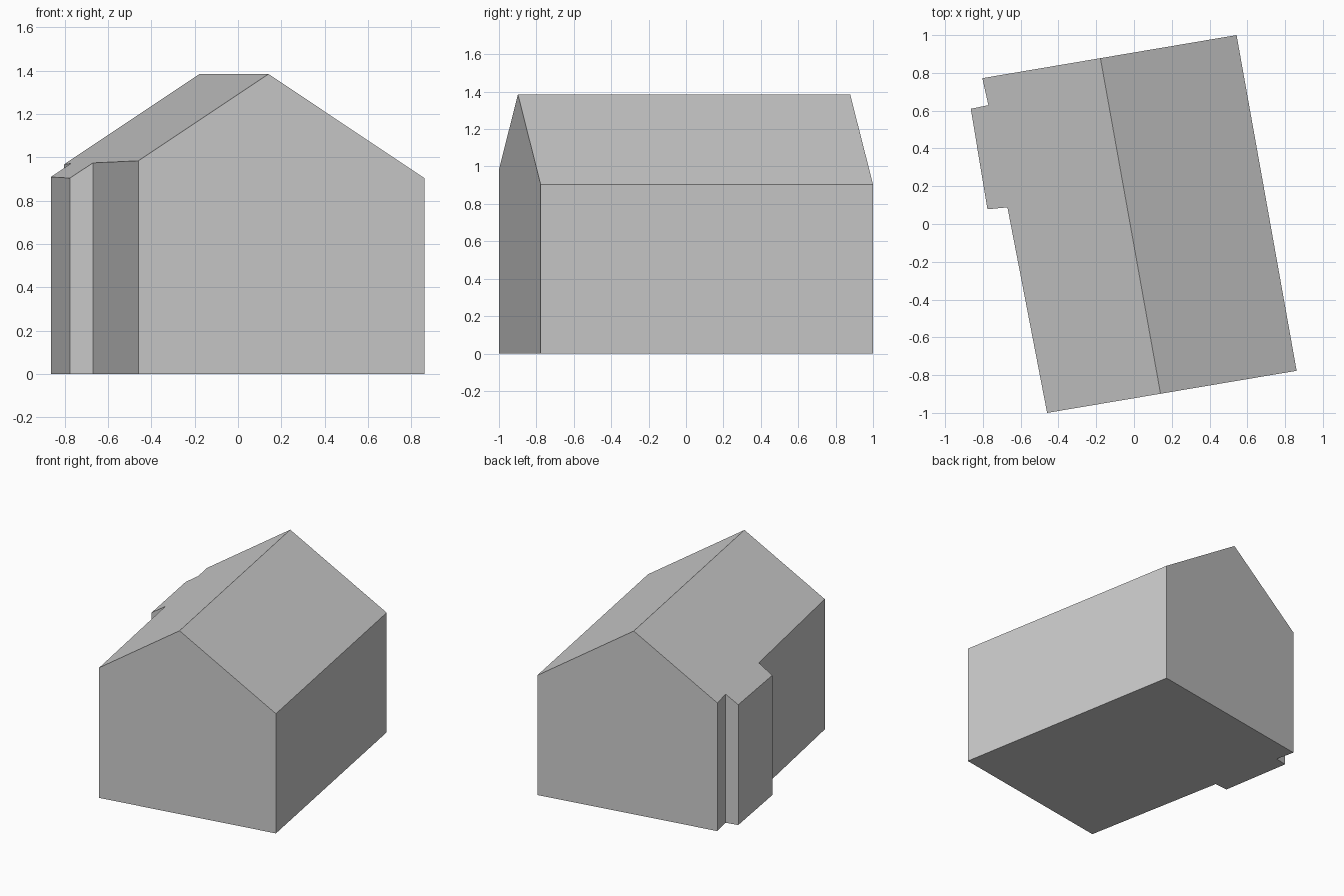
import bpy
import bmesh
from mathutils import Vector

default_cube = bpy.data.objects.get("Cube")
if default_cube:
    bpy.data.objects.remove(default_cube, do_unlink=True)

# Single plain grey finish
grey = bpy.data.materials.new("light_grey")
grey.use_nodes = True
grey.diffuse_color = (0.6, 0.6, 0.6, 1)
grey.node_tree.nodes["Principled BSDF"].inputs["Base Color"].default_value = grey.diffuse_color

# Floor outline, counter-clockwise, with the bay on the right wall
FOOTPRINT = [(-0.46, -1.0), (0.861, -0.777), (0.543, 1.0), (-0.803, 0.772),
             (-0.771, 0.629), (-0.864, 0.61), (-0.776, 0.078), (-0.67, 0.088)]
RIDGE_FRONT = Vector((0.14, -0.896, 1.385))
RIDGE_BACK = Vector((-0.178, 0.879, 1.385))
SLOPE = 0.658

# Tall block with the shape of the floor
bm = bmesh.new()
floor = bm.faces.new([bm.verts.new((x, y, 0)) for x, y in FOOTPRINT])
block = bmesh.ops.extrude_face_region(bm, geom=[floor], use_keep_orig=True)
top_verts = [g for g in block["geom"] if isinstance(g, bmesh.types.BMVert)]
bmesh.ops.translate(bm, verts=top_verts, vec=(0, 0, 3))

# Cut the two roof slopes through the ridge and close each cut
along = (RIDGE_BACK - RIDGE_FRONT).normalized()
across = along.cross(Vector((0, 0, 1)))
for side in (-1, 1):
    normal = (across * side * SLOPE + Vector((0, 0, 1))).normalized()
    cut = bmesh.ops.bisect_plane(bm, geom=bm.verts[:] + bm.edges[:] + bm.faces[:],
                                 plane_co=RIDGE_FRONT, plane_no=normal, clear_outer=True)
    rim = [g for g in cut["geom_cut"] if isinstance(g, bmesh.types.BMEdge)]
    bmesh.ops.holes_fill(bm, edges=rim, sides=0)

bmesh.ops.recalc_face_normals(bm, faces=bm.faces[:])

# Finished house shell
mesh = bpy.data.meshes.new("gabled_house")
bm.to_mesh(mesh)
bm.free()
mesh.materials.append(grey)
house = bpy.data.objects.new("gabled_house", mesh)
bpy.context.collection.objects.link(house)
